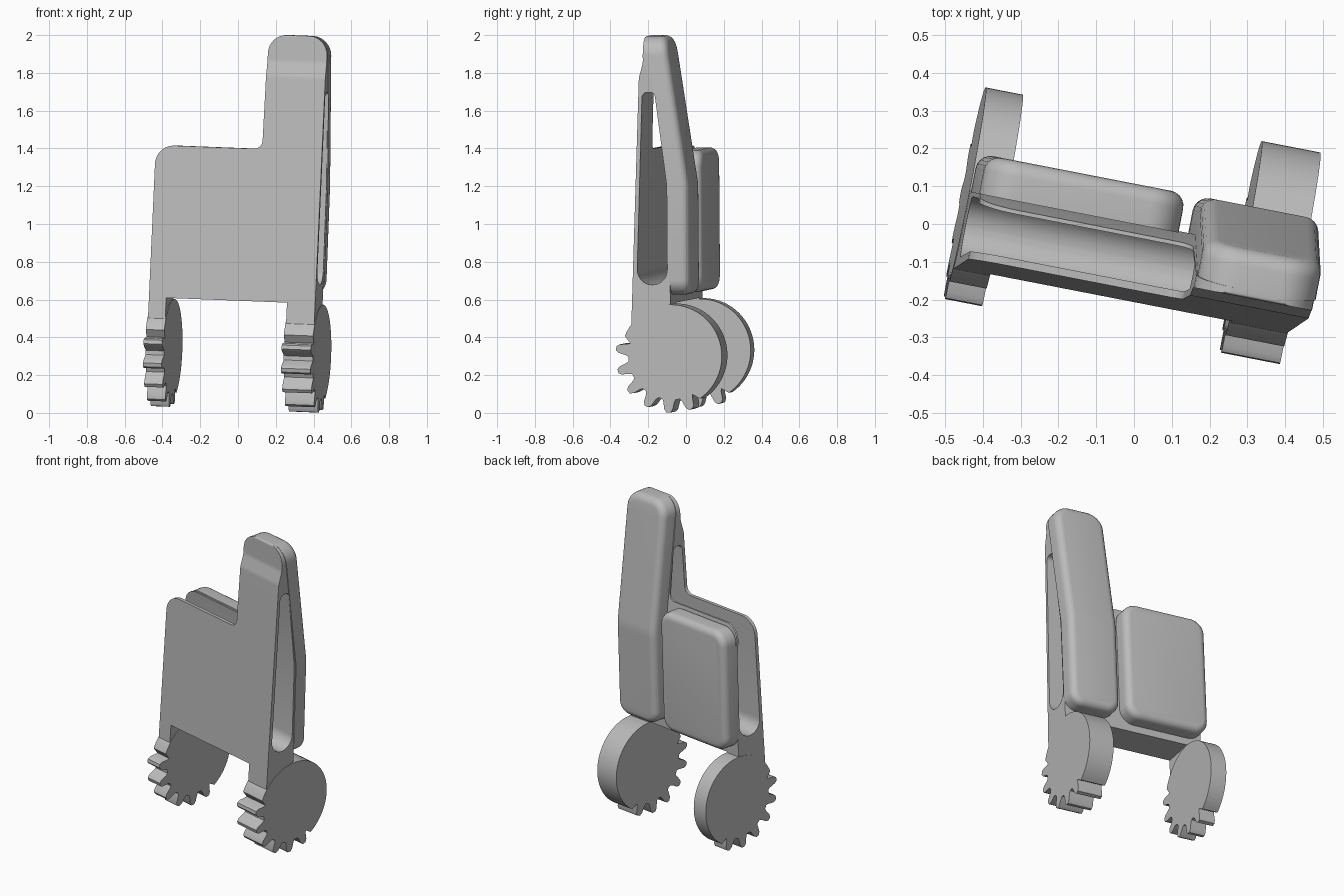
import bpy, bmesh
from math import radians, sin, cos
from mathutils import Matrix, Vector

old = bpy.data.objects.get("Cube")
if old:
    bpy.data.objects.remove(old, do_unlink=True)

grey = bpy.data.materials.new("light_grey")
grey.use_nodes = True
grey.diffuse_color = (0.5, 0.5, 0.5, 1)
grey.node_tree.nodes["Principled BSDF"].inputs["Base Color"].default_value = (0.5, 0.5, 0.5, 1)

# The whole assembly is turned and leans slightly to its left
POSE = Matrix.Rotation(radians(-11), 4, "Z") @ Matrix.Rotation(radians(2.2), 4, "Y")
LEFT, RIGHT = 0.433, -0.464          # ends of the extruded body
BEND = 1.22                          # height where the back starts to lean


def rounded(corners, steps=8):
    """Polygon from (a, b, radius) corners, each filleted with an arc."""
    out = []
    for i, (a, b, r) in enumerate(corners):
        p = Vector((a, b))
        if r == 0:
            out.append(p)
            continue
        d1 = (Vector(corners[i - 1][:2]) - p).normalized()
        d2 = (Vector(corners[(i + 1) % len(corners)][:2]) - p).normalized()
        half = d1.angle(d2) / 2
        centre = p + (d1 + d2).normalized() * (r / sin(half))
        reach = r * cos(half) / sin(half)
        s, e = p + d1 * reach - centre, p + d2 * reach - centre
        turn = s.angle_signed(e)
        for k in range(steps + 1):
            out.append(centre + Matrix.Rotation(-turn * k / steps, 2) @ s)
    return out


def prism(name, outline, axis, lo, hi):
    """Extrude an outline along the width (X) or the depth (Y)."""
    bm = bmesh.new()
    place = (lambda p, t: (t, p[0], p[1])) if axis == "X" else (lambda p, t: (p[0], t, p[1]))
    face = bm.faces.new([bm.verts.new(place(p, lo)) for p in outline])
    ext = bmesh.ops.extrude_face_region(bm, geom=[face])
    top = [g for g in ext["geom"] if isinstance(g, bmesh.types.BMVert)]
    step = (hi - lo, 0, 0) if axis == "X" else (0, hi - lo, 0)
    bmesh.ops.translate(bm, vec=step, verts=top)
    bmesh.ops.recalc_face_normals(bm, faces=bm.faces)
    mesh = bpy.data.meshes.new(name)
    bm.to_mesh(mesh)
    bm.free()
    mesh.materials.append(grey)
    obj = bpy.data.objects.new(name, mesh)
    bpy.context.collection.objects.link(obj)
    return obj


def select(obj):
    bpy.ops.object.select_all(action="DESELECT")
    obj.select_set(True)
    bpy.context.view_layer.objects.active = obj


def cut(obj, cutter, operation):
    mod = obj.modifiers.new("cut", "BOOLEAN")
    mod.operation, mod.object, mod.solver = operation, cutter, "EXACT"
    select(obj)
    bpy.ops.object.modifier_apply(modifier=mod.name)
    bpy.data.objects.remove(cutter, do_unlink=True)


def finish(obj):
    select(obj)
    bpy.ops.object.shade_smooth_by_angle(angle=radians(32))
    obj.matrix_world = POSE


def lean(w):
    return -0.15 * max(0, w - BEND)


# Body: side profile trimmed to the front outline, with a slot through its width
side = rounded([(-0.212, 0.36, 0), (-0.157, 1.79, 0.1), (-0.135, 1.87, 0.1), (-0.135, 2.01, 0.01),
                (lean(2.01) + 0.004, 2.01, 0), (0.004, BEND, 0), (0.004, 0.36, 0)])
front = rounded([(RIGHT, 0.3, 0), (RIGHT, 1.402, 0.1), (0.11, 1.402, 0.045), (0.115, 2.01, 0.1),
                 (LEFT, 2.01, 0.1), (LEFT, 0.3, 0), (0.281, 0.3, 0), (0.281, 0.595, 0),
                 (-0.371, 0.595, 0), (-0.371, 0.3, 0)])
slot = rounded([(-0.176, 0.695, 0.08), (-0.011, 0.695, 0.08), (-0.011, BEND, 0),
                (-0.074, 1.715, 0.025), (-0.14, 1.715, 0.03)])
body = prism("body", side, "X", RIGHT, LEFT)
cut(body, prism("outline_cutter", front, "Y", -0.5, 0.5), "INTERSECT")
cut(body, prism("slot_cutter", slot, "X", -1, 1), "DIFFERENCE")
finish(body)


# Pads: rounded slabs on the back, the tall one leaning with the body
def pad(name, u0, u1, w0, w1, r0, r1, leaning):
    outline = rounded([(u0, w0, r0), (u0, w1, r1), (u1, w1, r1), (u1, w0, r0)])
    obj = prism(name, outline, "Y", 0.0, 0.105)
    bm = bmesh.new()
    bm.from_mesh(obj.data)
    rim = [e for e in bm.edges if all(v.co.y > 0.1 for v in e.verts)]
    bmesh.ops.bevel(bm, geom=rim, offset=0.04, segments=5, profile=0.5, affect="EDGES")
    if leaning:
        for k in range(-2, 3):
            bmesh.ops.bisect_plane(bm, geom=bm.verts[:] + bm.edges[:] + bm.faces[:],
                                   plane_co=(0, 0, BEND + k * 0.03), plane_no=(0, 0, 1))
        for v in bm.verts:
            v.co.y += lean(v.co.z)
    bm.to_mesh(obj.data)
    bm.free()
    finish(obj)


pad("short_pad", -0.468, 0.07, 0.64, 1.392, 0.09, 0.09, False)
pad("tall_pad", 0.118, LEFT + 0.004, 0.64, 2.01, 0.08, 0.1, True)


# Feet: discs with six teeth on the lower front
def polar(r, deg):
    return (0.008 + r * cos(radians(deg)), 0.318 + r * sin(radians(deg)))


STEP, FIRST, TEETH = 23.6, 172, 6
foot = []
for i in range(TEETH):
    a = FIRST + i * STEP
    foot += [polar(r, a + d) for r, d in ((0.232, -9), (0.245, -7), (0.285, -4.5), (0.3, -2),
                                          (0.3, 2), (0.285, 4.5), (0.245, 7), (0.232, 9))]
end = FIRST + (TEETH - 1) * STEP + 14
foot += [polar(0.272, end + (FIRST + 345 - end) * k / 48) for k in range(49)]

for name, lo, hi in (("right_toothed_foot", RIGHT - 0.003, -0.367),
                     ("left_toothed_foot", 0.278, LEFT + 0.003)):
    finish(prism(name, foot, "X", lo, hi))
